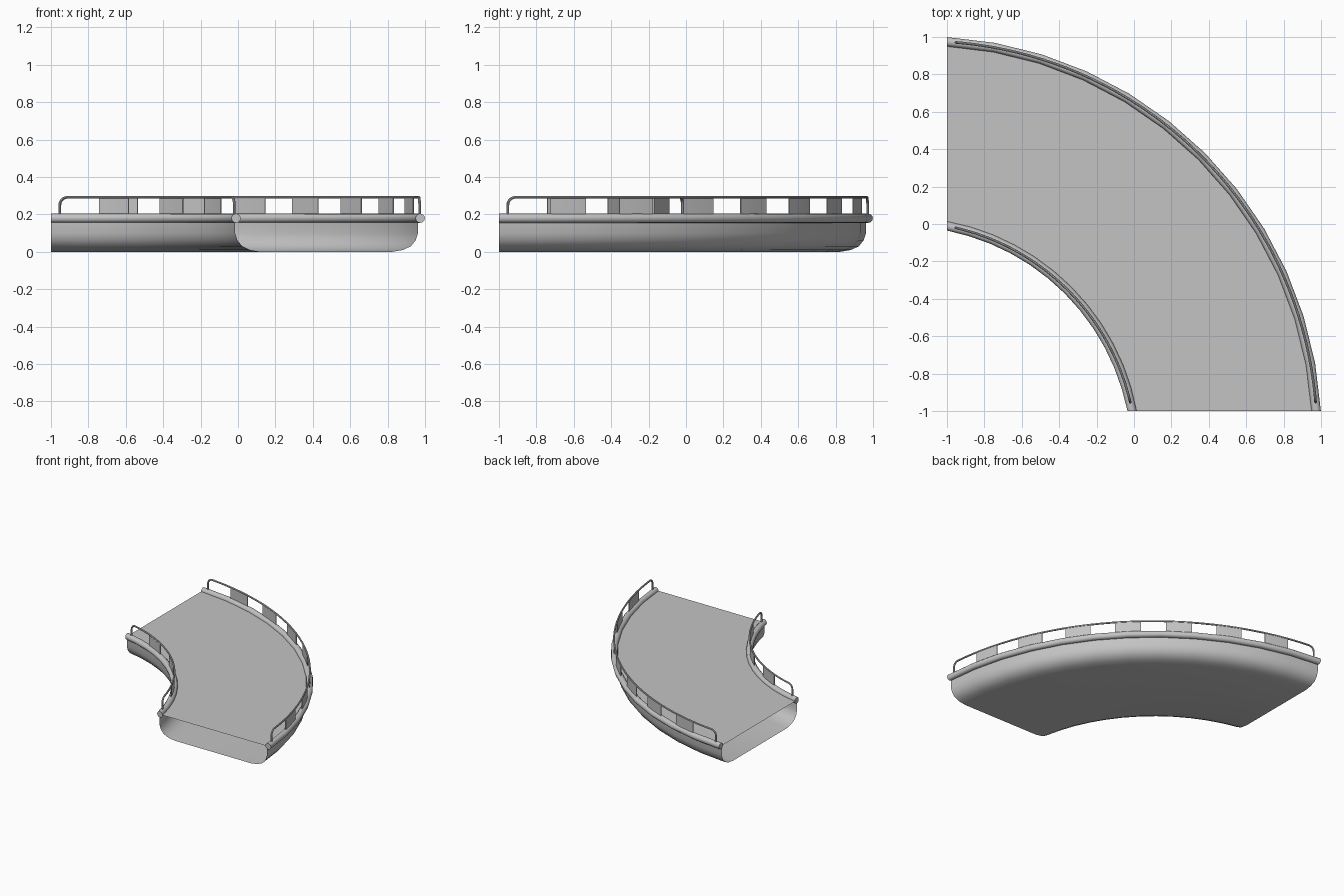
import bpy
import bmesh
import math
from mathutils import Vector

if "Cube" in bpy.data.objects:
    bpy.data.objects.remove(bpy.data.objects["Cube"], do_unlink=True)

grey = bpy.data.materials.new("concrete_grey")
grey.use_nodes = True
colour = (0.55, 0.55, 0.55, 1)
grey.diffuse_color = colour
grey.node_tree.nodes["Principled BSDF"].inputs["Base Color"].default_value = colour

# Each edge of the bend is an arc: centre on the diagonal, radius, start angle,
# panel count, panel pitch and panel width in degrees
OUTER = dict(name="outer", c=-1.126, r=2.104, start=3.43, n=7, pitch=10.45, width=5.3)
INNER = dict(name="inner", c=-1.235, r=1.247, start=10.86, n=3, pitch=17.6, width=8.1)
STEPS = 12
DECK_Z = 0.18
RIM_R = 0.025
RAIL_Z = 0.292


def on_arc(edge, degrees, offset=0.0, z=0.0):
    a = math.radians(degrees)
    r = edge["r"] + offset
    return Vector((edge["c"] + r * math.cos(a), edge["c"] + r * math.sin(a), z))


def along(edge, t, offset=0.0, z=0.0):
    """Point at fraction t of the bend, trimmed flat at the two open ends."""
    p = on_arc(edge, edge["start"] + t * (90 - 2 * edge["start"]), offset, z)
    p.x, p.y = max(p.x, -1), max(p.y, -1)
    if t == 0:
        p.y = -1
    if t == 1:
        p.x = -1
    return p


def finish(obj):
    bpy.ops.object.select_all(action="DESELECT")
    obj.select_set(True)
    bpy.context.view_layer.objects.active = obj
    if obj.type == "CURVE":
        bpy.ops.object.convert(target="MESH")
    bpy.ops.object.shade_smooth_by_angle(angle=math.radians(35))


def loft(name, rings, closed=False):
    """Skin a list of cross-sections; closed sections also get end caps."""
    bm = bmesh.new()
    rows = [[bm.verts.new(p) for p in ring] for ring in rings]
    count = len(rows[0])
    for a, b in zip(rows, rows[1:]):
        for i in range(count if closed else count - 1):
            j = (i + 1) % count
            bm.faces.new((a[i], a[j], b[j], b[i]))
    if closed:
        bm.faces.new(rows[0])
        bm.faces.new(rows[-1])
    bmesh.ops.recalc_face_normals(bm, faces=bm.faces)
    mesh = bpy.data.meshes.new(name)
    bm.to_mesh(mesh)
    bm.free()
    mesh.materials.append(grey)
    obj = bpy.data.objects.new(name, mesh)
    bpy.context.collection.objects.link(obj)
    finish(obj)


# Rounded trough under the deck, open at both ends
profile = [(0, DECK_Z), (0, 0.1), (0.012, 0.062), (0.038, 0.03), (0.08, 0.01), (0.14, 0)]
trough = []
for s in range(STEPS + 1):
    p, q = along(INNER, s / STEPS, -0.005), along(OUTER, s / STEPS, -0.012)
    d = (q - p).normalized()
    left = [p + d * u + Vector((0, 0, z)) for u, z in profile]
    right = [q - d * u + Vector((0, 0, z)) for u, z in reversed(profile)]
    trough.append(left + right)
loft("trough", trough)

# Road deck
loft("deck", [[along(INNER, s / STEPS, 0, DECK_Z), along(OUTER, s / STEPS, 0, DECK_Z)]
              for s in range(STEPS + 1)])


def rim(edge):
    rings = []
    for s in range(STEPS + 1):
        ring = []
        for k in range(12):
            a = math.tau * k / 12
            ring.append(along(edge, s / STEPS, RIM_R * math.cos(a),
                              DECK_Z + RIM_R * math.sin(a)))
        rings.append(ring)
    loft(edge["name"] + "_rim", rings, closed=True)


def handrail(edge):
    bend = 0.042
    unit = math.degrees(1 / edge["r"])
    first = edge["start"] + 0.048 * unit
    # End post and rounded corner
    half = [(first, DECK_Z)]
    for k in range(7):
        a = math.radians(15 * k)
        half.append((first + bend * unit * (1 - math.cos(a)),
                     RAIL_Z - bend + bend * math.sin(a)))
    a0 = half[-1][0]
    top = [(a0 + (90 - 2 * a0) * k / 40, RAIL_Z) for k in range(1, 40)]
    path = half + top + [(90 - a, z) for a, z in reversed(half)]
    curve = bpy.data.curves.new(edge["name"] + "_handrail", "CURVE")
    curve.dimensions = "3D"
    curve.bevel_depth = 0.007
    curve.bevel_resolution = 2
    curve.use_fill_caps = True
    spline = curve.splines.new("POLY")
    spline.points.add(len(path) - 1)
    for point, (a, z) in zip(spline.points, path):
        point.co = (*on_arc(edge, a, 0, z), 1)
    curve.materials.append(grey)
    obj = bpy.data.objects.new(curve.name, curve)
    bpy.context.collection.objects.link(obj)
    finish(obj)


def panels(edge):
    for i in range(edge["n"]):
        mid = 45 + (i - (edge["n"] - 1) / 2) * edge["pitch"]
        rings = []
        for k in range(5):
            a = mid + (k / 4 - 0.5) * edge["width"]
            rings.append([on_arc(edge, a, o, z) for o, z in (
                (-0.003, DECK_Z), (0.003, DECK_Z), (0.003, RAIL_Z), (-0.003, RAIL_Z))])
        loft(f"{edge['name']}_panel_{i + 1}", rings, closed=True)


# Rims, handrails and infill panels along both edges
for side in (OUTER, INNER):
    rim(side)
    handrail(side)
    panels(side)
